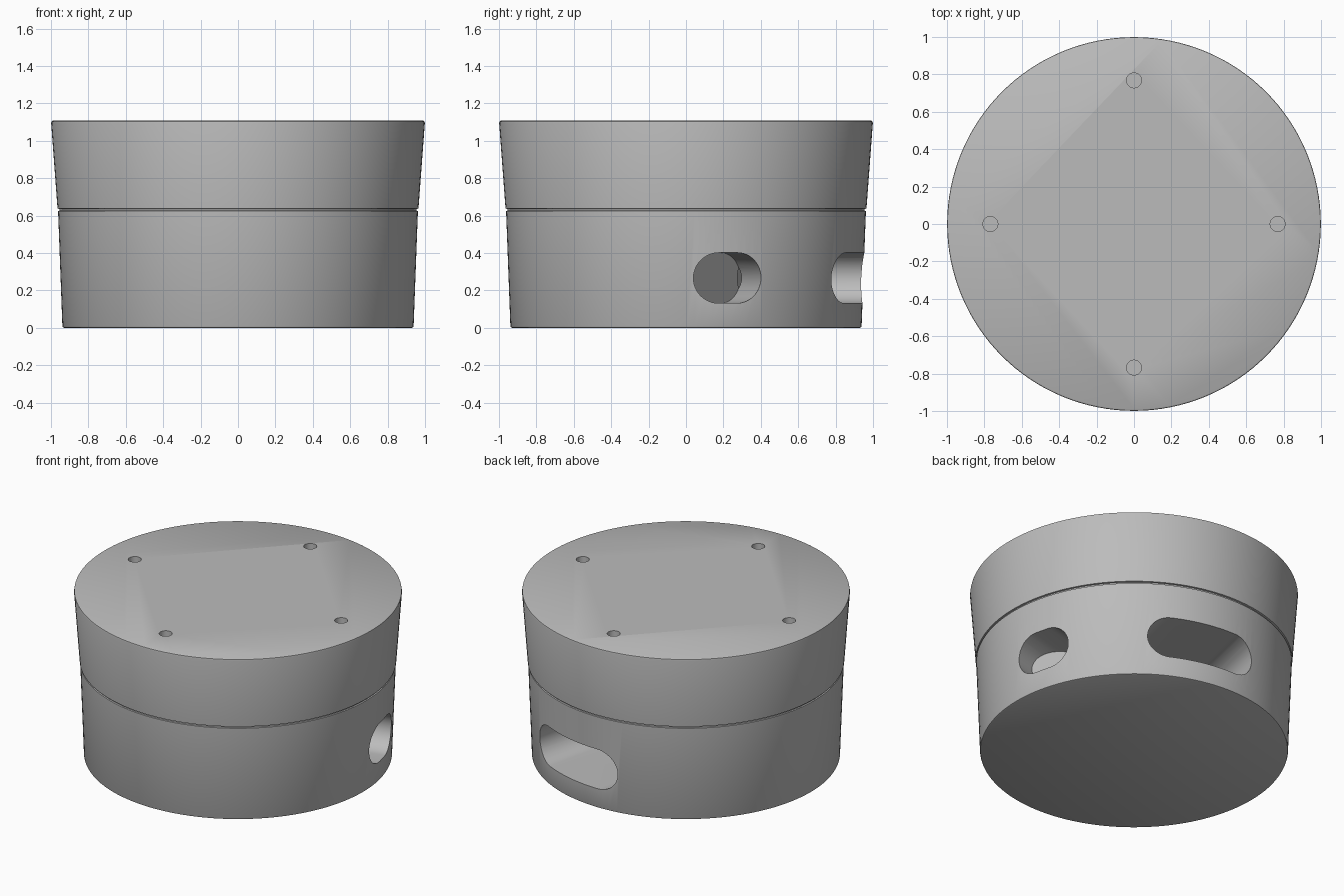
import bpy, bmesh, math
from mathutils import Matrix

cube = bpy.data.objects.get("Cube")
if cube:
    bpy.data.objects.remove(cube, do_unlink=True)

gray = bpy.data.materials.new("plain_gray")
gray.use_nodes = True
COLOR = (0.5, 0.5, 0.5, 1)
gray.diffuse_color = COLOR
gray.node_tree.nodes["Principled BSDF"].inputs["Base Color"].default_value = COLOR


def add_object(name, bm):
    bmesh.ops.recalc_face_normals(bm, faces=bm.faces)
    mesh = bpy.data.meshes.new(name)
    bm.to_mesh(mesh)
    bm.free()
    mesh.materials.append(gray)
    obj = bpy.data.objects.new(name, mesh)
    bpy.context.collection.objects.link(obj)
    return obj


def revolve(name, profile, sides=128):
    """Closed solid of revolution from (radius, height) points."""
    bm = bmesh.new()
    rings = []
    for r, z in profile:
        rings.append([bm.verts.new((r * math.cos(2 * math.pi * i / sides),
                                    r * math.sin(2 * math.pi * i / sides), z))
                      for i in range(sides)])
    for low, high in zip(rings, rings[1:]):
        for i in range(sides):
            j = (i + 1) % sides
            bm.faces.new((low[i], low[j], high[j], high[i]))
    bm.faces.new(rings[0])
    bm.faces.new(rings[-1])
    return add_object(name, bm)


def slot_cutter(name, azimuth, width, depth, slant, radius=0.135, height=0.267):
    """Rounded slot running outwards, its inner end at depth + slant * offset."""
    bm = bmesh.new()
    inner, outer = [], []
    half = width / 2 - radius
    turn = Matrix.Rotation(math.radians(azimuth), 4, "Z")
    for side in (1, -1):
        for k in range(25):
            a = math.pi * (k / 24 - 0.5)
            s = side * (half + radius * math.cos(a))
            z = height + side * radius * math.sin(a)
            inner.append(bm.verts.new((depth + slant * s, s, z)))
            outer.append(bm.verts.new((1.3, s, z)))
    n = len(inner)
    for i in range(n):
        j = (i + 1) % n
        bm.faces.new((inner[i], inner[j], outer[j], outer[i]))
    bm.faces.new(inner)
    bm.faces.new(outer)
    bm.transform(turn)
    return add_object(name, bm)


def screw_hole_cutter(index):
    bm = bmesh.new()
    angle = index * math.pi / 2
    place = Matrix.Translation((0.768 * math.cos(angle), 0.768 * math.sin(angle), 1.11))
    bmesh.ops.create_cone(bm, cap_ends=True, segments=32, radius1=0.04,
                          radius2=0.04, depth=0.3, matrix=place)
    return add_object(f"screw_hole_cutter_{index}", bm)


# Tapered round housing with a seam groove and softened rims
housing = revolve("round_housing", [
    (0.93, 0), (0.936, 0.003), (0.939, 0.01), (0.962, 0.625), (0.954, 0.627),
    (0.954, 0.636), (0.965, 0.638), (0.999, 1.095), (0.997, 1.104), (0.99, 1.108)])

# Two side openings and four screw holes in the top
cutters = [slot_cutter("small_opening_cutter", 13.7, 0.372, 0.63, -0.9),
           slot_cutter("large_opening_cutter", 77, 0.71, 0.35, 0)]
cutters += [screw_hole_cutter(i) for i in range(4)]
for cutter in cutters:
    cutter.hide_render = True
    cutter.hide_set(True)
    cutter.display_type = "WIRE"
    cut = housing.modifiers.new(cutter.name, "BOOLEAN")
    cut.operation = "DIFFERENCE"
    cut.solver = "EXACT"
    cut.object = cutter

# Bake the cuts, then drop the cutters
bpy.context.view_layer.update()
evaluated = housing.evaluated_get(bpy.context.evaluated_depsgraph_get())
cut_mesh = bpy.data.meshes.new_from_object(evaluated)
housing.modifiers.clear()
housing.data = cut_mesh
for cutter in cutters:
    bpy.data.objects.remove(cutter, do_unlink=True)

# Smooth walls, sharp edges
bpy.ops.object.select_all(action="DESELECT")
housing.select_set(True)
bpy.context.view_layer.objects.active = housing
bpy.ops.object.shade_smooth_by_angle(angle=math.radians(35))
